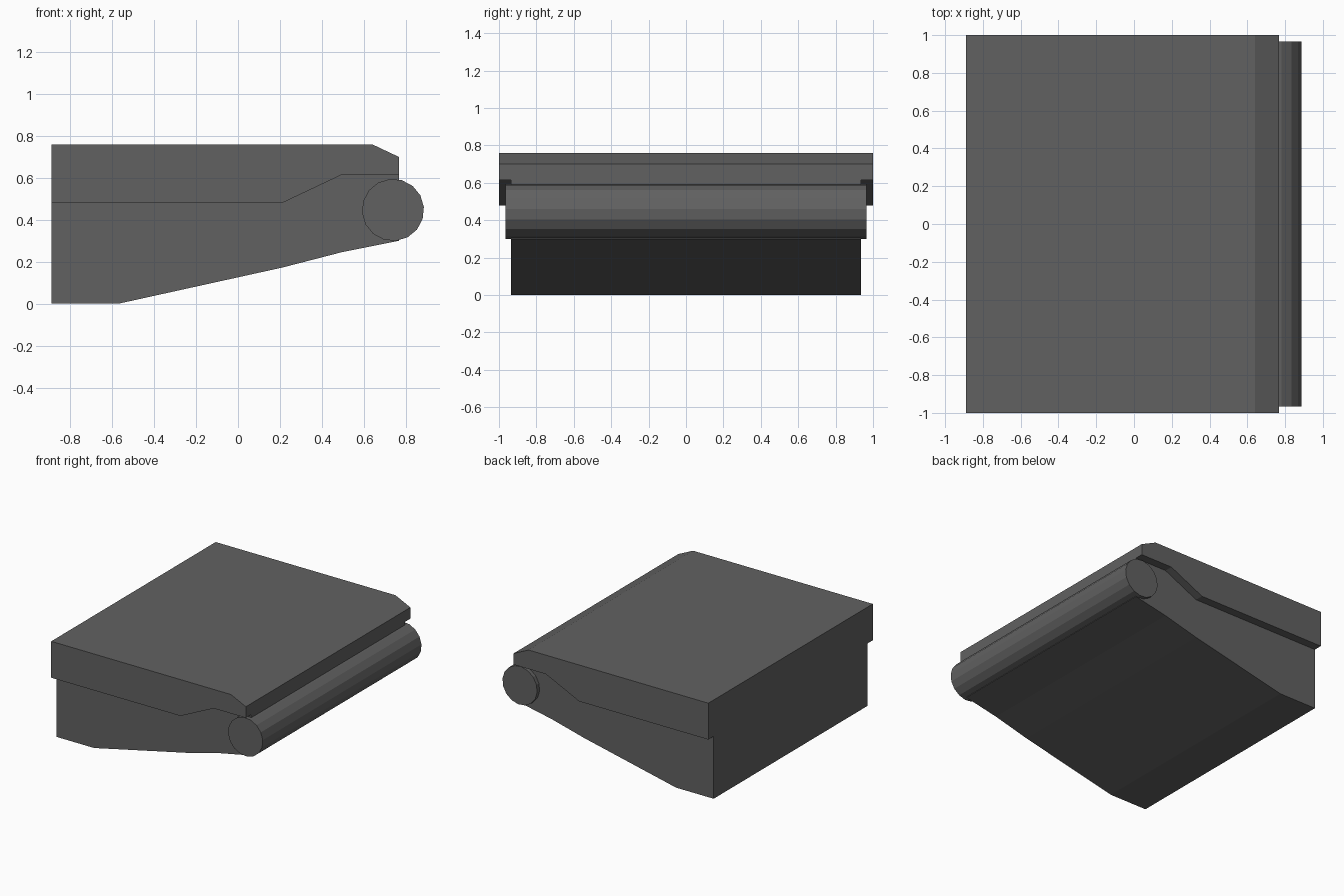
import bpy, bmesh, math
from mathutils import Matrix

if "Cube" in bpy.data.objects:
    bpy.data.objects.remove(bpy.data.objects["Cube"])

dark = bpy.data.materials.new("dark_grey")
dark.diffuse_color = (0.12, 0.12, 0.12, 1)
dark.use_nodes = True
dark.node_tree.nodes["Principled BSDF"].inputs["Base Color"].default_value = dark.diffuse_color


def finish(name, bm):
    bmesh.ops.remove_doubles(bm, verts=bm.verts, dist=1e-5)
    bmesh.ops.recalc_face_normals(bm, faces=bm.faces)
    me = bpy.data.meshes.new(name)
    bm.to_mesh(me)
    bm.free()
    me.materials.append(dark)
    ob = bpy.data.objects.new(name, me)
    bpy.context.collection.objects.link(ob)
    return ob


# Profiles in x, z
top = [(-0.89, 0.76), (0.64, 0.76), (0.767, 0.70)]
seam = [(-0.89, 0.48), (0.21, 0.48), (0.493, 0.614), (0.767, 0.614)]
bottom = [(-0.89, 0.0), (-0.57, 0.0), (0.21, 0.172), (0.493, 0.245), (0.767, 0.30)]
W, N = 1.0, 0.935   # half widths of the lid and the narrower base

bm = bmesh.new()


def face(pts):
    bm.faces.new([bm.verts.new(p) for p in pts])


def strip(path, y0, y1):
    for (xa, za), (xb, zb) in zip(path, path[1:]):
        face([(xa, y0, za), (xb, y0, zb), (xb, y1, zb), (xa, y1, za)])


# Lid top and base underside
strip(top, -W, W)
strip(bottom, -N, N)

# Overhang undersides, lid sides and base sides
for s in (-1, 1):
    strip(seam, s * W, s * N)
    face([(x, s * W, z) for x, z in top + seam[::-1]])
    face([(x, s * N, z) for x, z in seam + bottom[::-1]])

# T-shaped end faces
for i, t in ((0, 0), (-1, -1)):
    x, zt, zs, zb = top[t][0], top[t][1], seam[i][1], bottom[i][1]
    face([(x, y, z) for y, z in (
        (-W, zt), (-W, zs), (-N, zs), (-N, zb),
        (N, zb), (N, zs), (W, zs), (W, zt))])
finish("wedge_body", bm)

# Roller across the thin end
bm = bmesh.new()
bmesh.ops.create_cone(
    bm, cap_ends=True, segments=16, radius1=0.148, radius2=0.148, depth=1.93,
    matrix=Matrix.Translation((0.739, 0, 0.447))
    @ Matrix.Rotation(math.radians(-5.6), 4, 'Y')
    @ Matrix.Rotation(math.radians(90), 4, 'X'))
finish("end_roller", bm)
